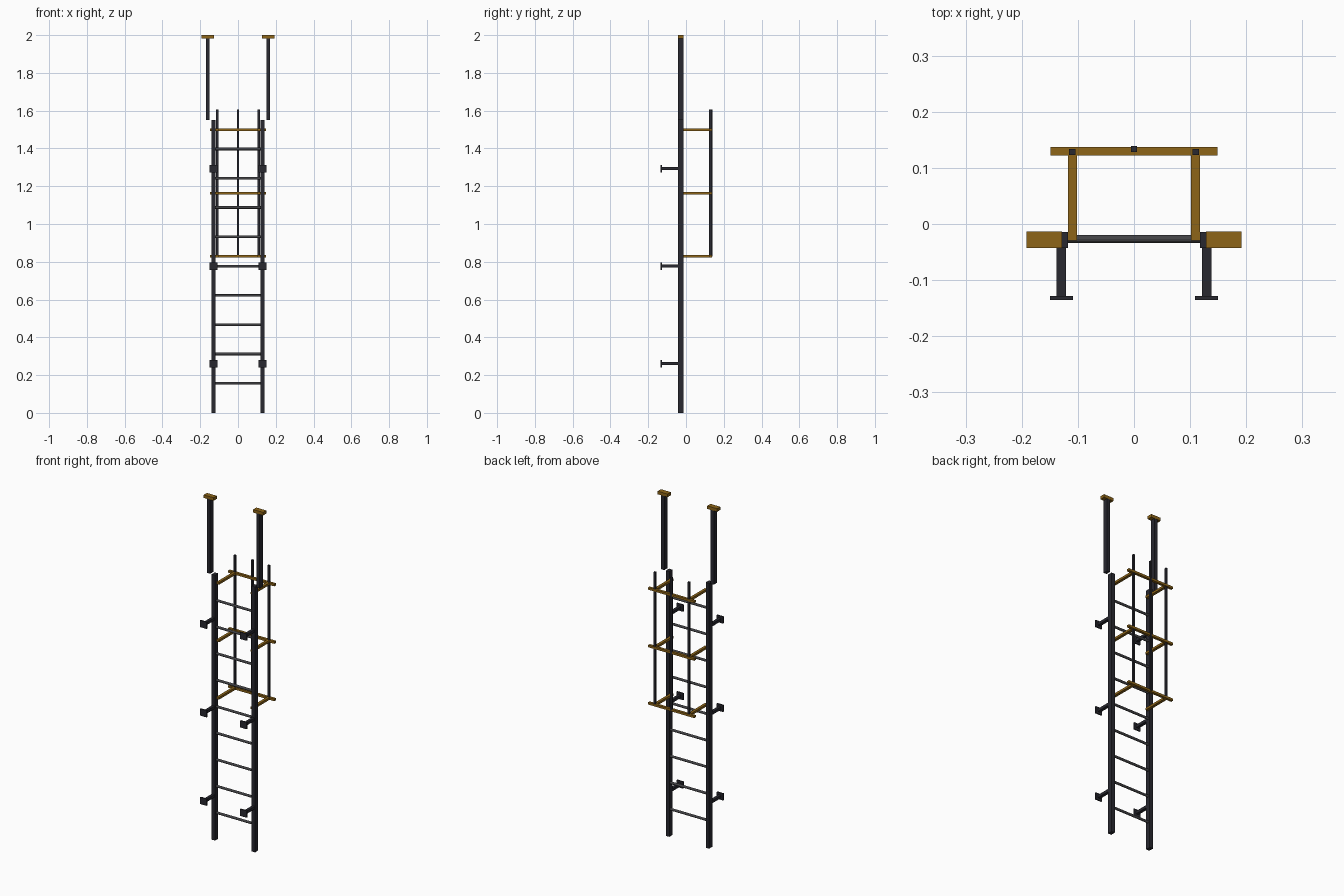
import bpy, math

if "Cube" in bpy.data.objects:
    bpy.data.objects.remove(bpy.data.objects["Cube"])

def material(name, rgb):
    m = bpy.data.materials.new(name)
    m.diffuse_color = (*rgb, 1)
    m.use_nodes = True
    m.node_tree.nodes["Principled BSDF"].inputs["Base Color"].default_value = m.diffuse_color
    return m

DARK = material("dark steel", (0.021, 0.021, 0.029))
GREY = material("rung grey", (0.055, 0.055, 0.06))
BRASS = material("safety brass", (0.27, 0.13, 0.009))

def box(name, x, y, z, mat):
    """Box from (min, max) ranges on each axis."""
    bpy.ops.mesh.primitive_cube_add(size=1, location=[(a + b) / 2 for a, b in (x, y, z)])
    o = bpy.context.object
    o.name = name
    o.scale = [b - a for a, b in (x, y, z)]
    bpy.ops.object.transform_apply(location=False, rotation=False, scale=True)
    o.data.materials.append(mat)
    return o

def pair(name, x, y, z, mat):
    """Mirrored left and right boxes; x is given for the right side."""
    box(name + "_right", x, y, z, mat)
    box(name + "_left", (-x[1], -x[0]), y, z, mat)

RAIL_H = 1.55

# Side rails, with extension posts and their caps
pair("rail", (0.118, 0.14), (-0.043, -0.014), (0, RAIL_H), DARK)
pair("extension_post", (0.15, 0.17), (-0.043, -0.014), (RAIL_H, 1.985), DARK)
pair("post_cap", (0.128, 0.192), (-0.043, -0.013), (1.982, 2.0), BRASS)

# Round rungs
for i in range(1, 10):
    bpy.ops.mesh.primitive_cylinder_add(vertices=12, radius=0.007, depth=0.244,
                                        location=(0, -0.027, 0.002 + i * RAIL_H / 10),
                                        rotation=(0, math.pi / 2, 0))
    rung = bpy.context.object
    rung.name = f"rung_{i}"
    rung.data.materials.append(GREY)
    bpy.ops.object.shade_smooth_by_angle()

# Wall standoffs: arm and mounting plate
for i in range(3):
    z = RAIL_H * (2 * i + 1) / 6 + 0.002
    pair(f"standoff_arm_{i}", (0.121, 0.138), (-0.13, -0.04), (z - 0.008, z + 0.008), DARK)
    pair(f"standoff_plate_{i}", (0.109, 0.15), (-0.135, -0.128), (z - 0.02, z + 0.02), DARK)

# Cage hoops: two side arms and a cross bar
for i, z in enumerate((0.829, 1.164, 1.5)):
    zr = (z - 0.0065, z + 0.0065)
    pair(f"hoop_arm_{i}", (0.102, 0.118), (-0.029, 0.124), zr, BRASS)
    box(f"hoop_bar_{i}", (-0.149, 0.149), (0.122, 0.137), zr, BRASS)

# Vertical cage bars
pair("cage_bar", (0.104, 0.116), (0.123, 0.134), (0.829, 1.605), DARK)
box("cage_bar_middle", (-0.0055, 0.0055), (0.128, 0.139), (0.829, 1.605), DARK)
